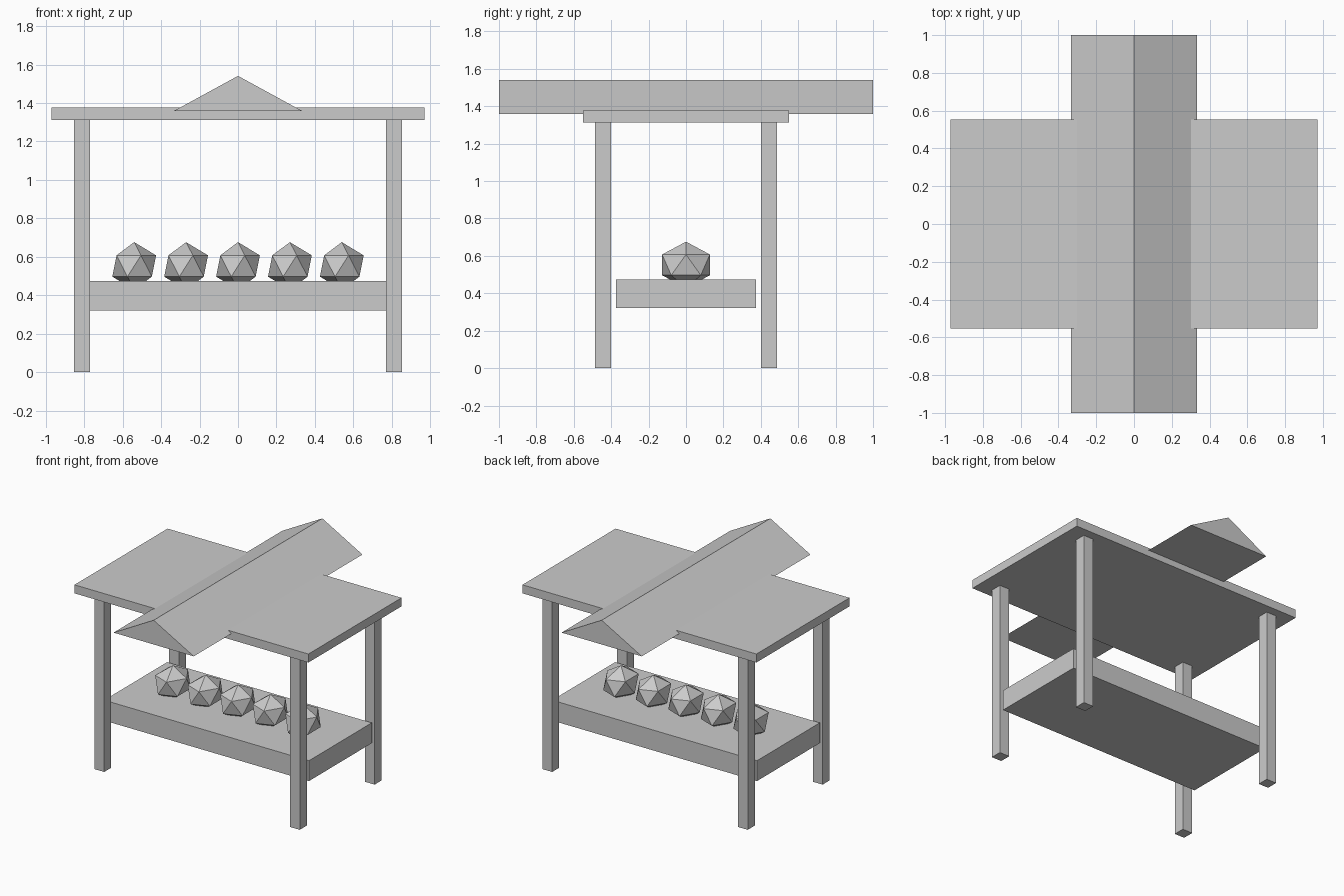
import bpy
import bmesh
from mathutils import Matrix, Vector

default = bpy.data.objects.get("Cube")
if default:
    bpy.data.objects.remove(default, do_unlink=True)

# Single plain grey for every part
GREY = (0.6, 0.6, 0.6, 1.0)
grey = bpy.data.materials.new("plain_grey")
grey.use_nodes = True
grey.diffuse_color = GREY
grey.node_tree.nodes["Principled BSDF"].inputs["Base Color"].default_value = GREY


def finish(name, bm, location=(0, 0, 0)):
    """Turn a bmesh into a flat-shaded object."""
    bmesh.ops.recalc_face_normals(bm, faces=bm.faces)
    mesh = bpy.data.meshes.new(name)
    bm.to_mesh(mesh)
    bm.free()
    mesh.materials.append(grey)
    obj = bpy.data.objects.new(name, mesh)
    obj.location = location
    bpy.context.collection.objects.link(obj)
    return obj


def box(name, center, size):
    bm = bmesh.new()
    bmesh.ops.create_cube(bm, size=1, matrix=Matrix.Diagonal((*size, 1)))
    return finish(name, bm, center)


def prism(name, profile, half_depth):
    """Extrude an x-z profile along y."""
    bm = bmesh.new()
    face = bm.faces.new([bm.verts.new((x, -half_depth, z)) for x, z in profile])
    ends = bmesh.ops.extrude_face_region(bm, geom=[face], use_keep_orig=True)["geom"]
    verts = [v for v in ends if isinstance(v, bmesh.types.BMVert)]
    bmesh.ops.translate(bm, verts=verts, vec=Vector((0, 2 * half_depth, 0)))
    return finish(name, bm)


# Four corner posts
for x, side in ((-0.812, "right"), (0.812, "left")):
    for y, end in ((-0.444, "front"), (0.444, "back")):
        box(f"{end}_{side}_post", (x, y, 0.656), (0.082, 0.084, 1.312))

# Counter between the posts
box("counter", (0, 0, 0.398), (1.7, 0.746, 0.153))

# Flat canopy with a gabled ridge running across it
box("canopy", (0, 0, 1.344), (1.942, 1.104, 0.064))
prism("gable_ridge", [(-0.333, 1.359), (0.333, 1.359), (0, 1.541)], 1.0)

# Row of faceted goods sunk slightly into the counter
for i in range(5):
    bm = bmesh.new()
    bmesh.ops.create_icosphere(bm, subdivisions=1, radius=1,
                               matrix=Matrix.Diagonal((0.127, 0.15, 0.124, 1)))
    finish(f"faceted_ware_{i + 1}", bm, ((i - 2) * 0.27, 0, 0.552))
